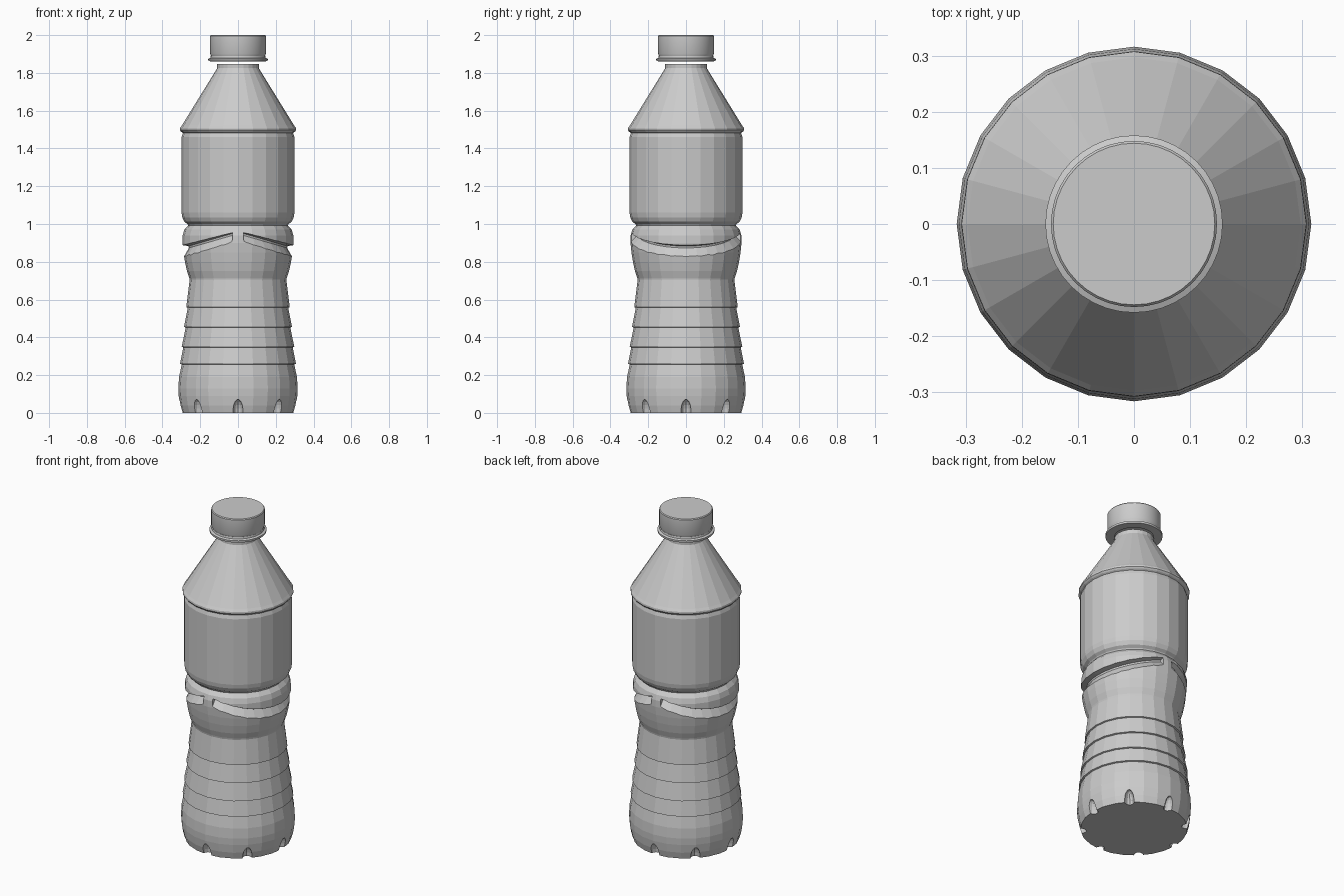
import bpy, bmesh
from math import sin, cos, pi, radians

if "Cube" in bpy.data.objects:
    bpy.data.objects.remove(bpy.data.objects["Cube"])


def finish(name, bm):
    bmesh.ops.recalc_face_normals(bm, faces=bm.faces)
    me = bpy.data.meshes.new(name)
    bm.to_mesh(me)
    bm.free()
    ob = bpy.data.objects.new(name, me)
    bpy.context.collection.objects.link(ob)
    return ob


def loft(bm, rings, wrap):
    """Skin a list of equal-length point rings; wrap closes the list, else ends are capped."""
    vs = [[bm.verts.new(p) for p in r] for r in rings]
    n = len(vs[0])
    for k in range(len(vs) if wrap else len(vs) - 1):
        a, b = vs[k], vs[(k + 1) % len(vs)]
        for i in range(n):
            j = (i + 1) % n
            bm.faces.new((a[i], a[j], b[j], b[i]))
    if not wrap:
        bm.faces.new(vs[0])
        bm.faces.new(vs[-1])


def lathe(name, profile, seg, wrap=False):
    bm = bmesh.new()
    loft(bm, [[(r * cos(2 * pi * i / seg), r * sin(2 * pi * i / seg), z)
               for i in range(seg)] for r, z in profile], wrap)
    return finish(name, bm)


# bottle body: base, stepped grip, waist bulge, label drum, shoulder, neck
body = lathe("bottle_body", [
    (.296, 0), (.307, .04), (.314, .09), (.316, .13), (.312, .19), (.298, .257),
    (.307, .26), (.290, .347), (.298, .35), (.277, .452), (.286, .455),
    (.266, .557), (.274, .56), (.256, .705), (.258, .715), (.270, .75),
    (.281, .80), (.289, .85), (.294, .90), (.293, .94), (.284, .97), (.264, .993),
    (.268, 1.0), (.284, 1.012), (.295, 1.035), (.299, 1.06), (.299, 1.46),
    (.292, 1.482), (.301, 1.488), (.308, 1.497), (.307, 1.508), (.297, 1.522),
    (.110, 1.825), (.110, 1.848)], 24)

# cutters: two sloping waist grooves
cut = bmesh.new()
for side in (0, pi):
    rings = []
    for k in range(15):
        t = radians(-84 + 12 * k)
        top = .96 - .075 * cos(t)
        drop = .03 + .023 * cos(t)
        sec = [(.260, top - .012), (.262, top - .002), (.35, top + .012),
               (.35, top - drop * 3.2)]
        rings.append([(r * cos(t + side), r * sin(t + side), z) for r, z in sec])
    loft(cut, rings, False)
groove = finish("groove_cutter", cut)

# cutters: eight rounded notches around the foot
cut = bmesh.new()
for k in range(8):
    a = k * pi / 4
    new = bmesh.ops.create_uvsphere(cut, u_segments=12, v_segments=10, radius=1)["verts"]
    for v in new:
        x, y, z = .305 + .042 * v.co.x, .028 * v.co.y, .072 * v.co.z
        v.co = (x * cos(a) - y * sin(a), x * sin(a) + y * cos(a), z)
notch = finish("foot_notch_cutter", cut)

for c in (groove, notch):
    c.hide_render = True
    c.hide_viewport = False
    c.display_type = 'WIRE'
    m = body.modifiers.new(c.name, 'BOOLEAN')
    m.operation, m.solver, m.object = 'DIFFERENCE', 'EXACT', c

# apply the cuts, then remove the cutters
dg = bpy.context.evaluated_depsgraph_get()
mesh = bpy.data.meshes.new_from_object(body.evaluated_get(dg))
body.modifiers.clear()
body.data = mesh
for c in (groove, notch):
    bpy.data.objects.remove(c)

# screw cap and the sealing ring beneath it
lathe("cap", [(.142, 1.888), (.148, 1.902), (.148, 1.995), (.144, 2.0)], 40)
lathe("seal_ring", [(.108, 1.860), (.157, 1.862), (.158, 1.874), (.146, 1.879),
                    (.144, 1.890), (.108, 1.890)], 40, wrap=True)
for n in ("cap", "seal_ring"):
    ob = bpy.data.objects[n]
    bpy.ops.object.select_all(action='DESELECT')
    ob.select_set(True)
    bpy.context.view_layer.objects.active = ob
    bpy.ops.object.shade_smooth_by_angle(angle=radians(30))
